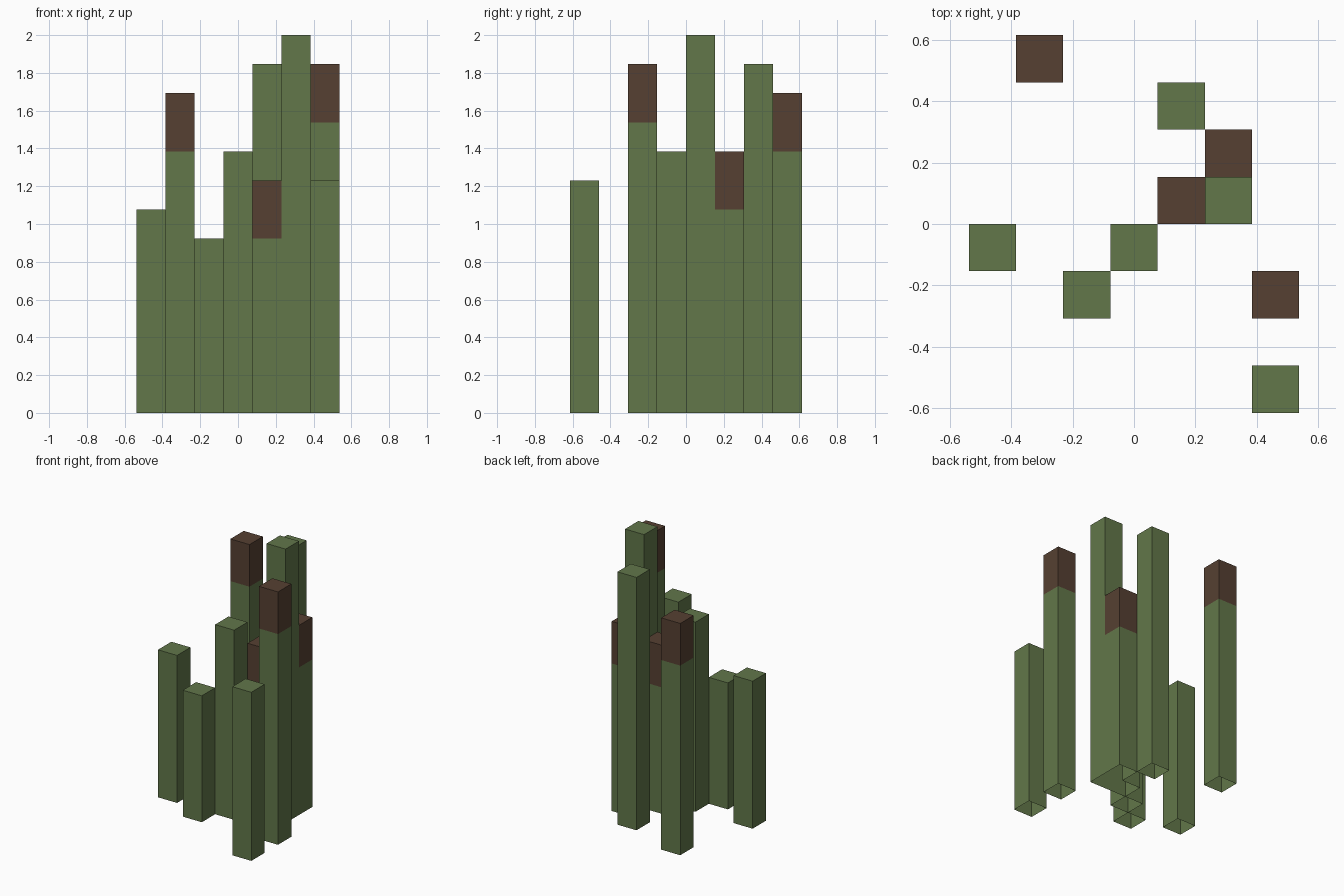
import bpy
import bmesh

cube = bpy.data.objects.get("Cube")
if cube:
    bpy.data.objects.remove(cube, do_unlink=True)

U = 2 / 13      # width of one stalk
TIP = 2         # length of a brown tip, in stalk widths


def material(name, rgb):
    mat = bpy.data.materials.new(name)
    mat.use_nodes = True
    mat.diffuse_color = (*rgb, 1)
    mat.node_tree.nodes["Principled BSDF"].inputs["Base Color"].default_value = (*rgb, 1)
    return mat


green = material("reed_green", (0.122, 0.184, 0.068))
brown = material("tip_brown", (0.093, 0.051, 0.032))

# Stalks on a square grid: (column, row) -> (height, has a brown tip)
STALKS = {
    (-3, -1): (7, False),
    (-2, 3): (11, True),
    (-1, -2): (6, False),
    (0, -1): (9, False),
    (1, 0): (8, True),
    (1, 2): (12, False),
    (2, 0): (13, False),
    (2, 1): (9, True),
    (3, -2): (12, True),
    (3, -4): (8, False),
}
SIDES = [(1, 0), (0, 1), (-1, 0), (0, -1)]


def add_face(bm, points, slot):
    face = bm.faces.new([bm.verts.new([c * U for c in p]) for p in points])
    face.material_index = slot


def build_stalk(number, cell, height, tipped):
    """Square tube, open below, without walls where a neighbour touches it."""
    col, row = cell
    cx, cy = col, row + 0.5
    split = height - TIP if tipped else height
    bm = bmesh.new()
    for dx, dy in SIDES:
        covered = STALKS.get((col + dx, row + dy), (0, False))[0]
        # the two corners of this side, counter-clockwise from outside
        ax, ay = cx + (dx + dy) / 2, cy + (dy - dx) / 2
        bx, by = cx + (dx - dy) / 2, cy + (dy + dx) / 2
        for slot, low, high in ((0, 0, split), (1, split, height)):
            low = max(low, covered)
            if low < high:
                add_face(bm, [(ax, ay, low), (bx, by, low),
                              (bx, by, high), (ax, ay, high)], slot)
    # top cap
    h = 0.5
    add_face(bm, [(cx - h, cy - h, height), (cx + h, cy - h, height),
                  (cx + h, cy + h, height), (cx - h, cy + h, height)], int(tipped))
    bmesh.ops.remove_doubles(bm, verts=bm.verts, dist=0.0001)

    name = f"{'tipped' if tipped else 'plain'}_stalk_{number}"
    mesh = bpy.data.meshes.new(name)
    mesh.materials.append(green)
    mesh.materials.append(brown)
    bm.to_mesh(mesh)
    bm.free()
    bpy.context.collection.objects.link(bpy.data.objects.new(name, mesh))


for number, (cell, (height, tipped)) in enumerate(STALKS.items(), 1):
    build_stalk(number, cell, height, tipped)
